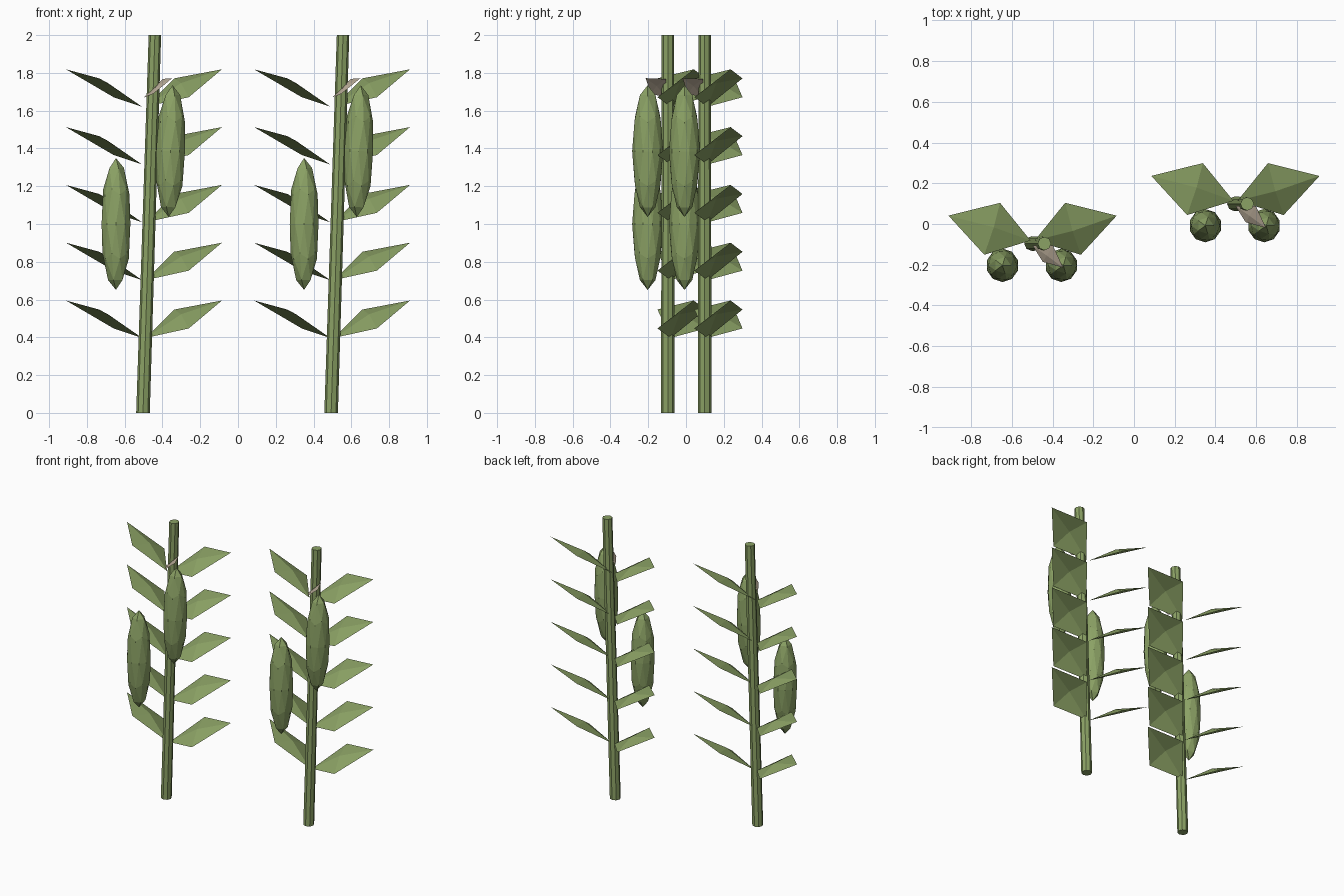
import bpy
import bmesh
from mathutils import Vector, Matrix

cube = bpy.data.objects.get("Cube")
if cube:
    bpy.data.objects.remove(cube, do_unlink=True)


def make_material(name, rgb):
    mat = bpy.data.materials.new(name)
    mat.use_nodes = True
    mat.diffuse_color = (*rgb, 1)
    mat.node_tree.nodes["Principled BSDF"].inputs["Base Color"].default_value = (*rgb, 1)
    return mat


GREEN = make_material("leaf green", (0.26, 0.36, 0.13))
TAN = make_material("silk tan", (0.51, 0.43, 0.33))


def make_object(name, bm, mat, origin):
    mesh = bpy.data.meshes.new(name)
    bm.to_mesh(mesh)
    bm.free()
    mesh.materials.append(mat)
    obj = bpy.data.objects.new(name, mesh)
    obj.location = origin
    bpy.context.collection.objects.link(obj)


def add_blade(bm, root, back, tip, front, lift):
    """Four-sided blade, creased upward at its middle."""
    rim = [Vector(p) for p in (root, back, tip, front)]
    normal = (rim[2] - rim[0]).cross(rim[1] - rim[3]).normalized()
    if normal.z < 0:
        normal = -normal
    middle = bm.verts.new(sum(rim, Vector()) / 4 + normal * lift)
    verts = [bm.verts.new(p) for p in rim]
    for i in range(4):
        bm.faces.new((middle, verts[i], verts[(i + 1) % 4]))
    bmesh.ops.recalc_face_normals(bm, faces=bm.faces)
    if middle.normal.z < 0:
        bmesh.ops.reverse_faces(bm, faces=bm.faces)


def build_plant(label, origin):
    # Leaning stalk
    bm = bmesh.new()
    bmesh.ops.create_cone(bm, cap_ends=True, segments=8, radius1=0.036,
                          radius2=0.033, depth=2,
                          matrix=Matrix.Translation((0, 0, 1)))
    for v in bm.verts:
        v.co.x += -0.005 + 0.0315 * v.co.z
    make_object(label + "_stalk", bm, GREEN, origin)

    # Pairs of leaves, each side rolled the opposite way
    for level in range(5):
        z = 0.397 + 0.306 * level
        for side, word in ((-1, "right"), (1, "left")):
            roll = 0.05 * side
            bm = bmesh.new()
            add_blade(bm, (0.01 * side, 0.015, z),
                      (0.16 * side, 0.2, z + 0.1 + roll),
                      (0.413 * side, 0.137, z + 0.198),
                      (0.237 * side, -0.055, z + 0.1 - roll), 0.03)
            make_object(f"{label}_{word}_leaf_{level + 1}", bm, GREEN, origin)

    # Two faceted cobs
    for word, centre, tilt in (("upper", (0.141, -0.107, 1.386), 0.03),
                               ("lower", (-0.148, -0.107, 1.0), 0)):
        bm = bmesh.new()
        place = (Matrix.Translation(centre) @ Matrix.Rotation(tilt, 4, "Y")
                 @ Matrix.Diagonal((0.08, 0.082, 0.349, 1)))
        bmesh.ops.create_icosphere(bm, subdivisions=2, radius=1, matrix=place)
        make_object(f"{label}_{word}_cob", bm, GREEN, origin)

    # Dry silk above the upper cob
    bm = bmesh.new()
    add_blade(bm, (0, -0.01, 1.67), (0.1, -0.01, 1.768),
              (0.15, -0.118, 1.772), (0.05, -0.09, 1.69), 0.008)
    make_object(label + "_silk", bm, TAN, origin)


build_plant("front_plant", (-0.498, -0.096, 0))
build_plant("back_plant", (0.498, 0.099, 0))
